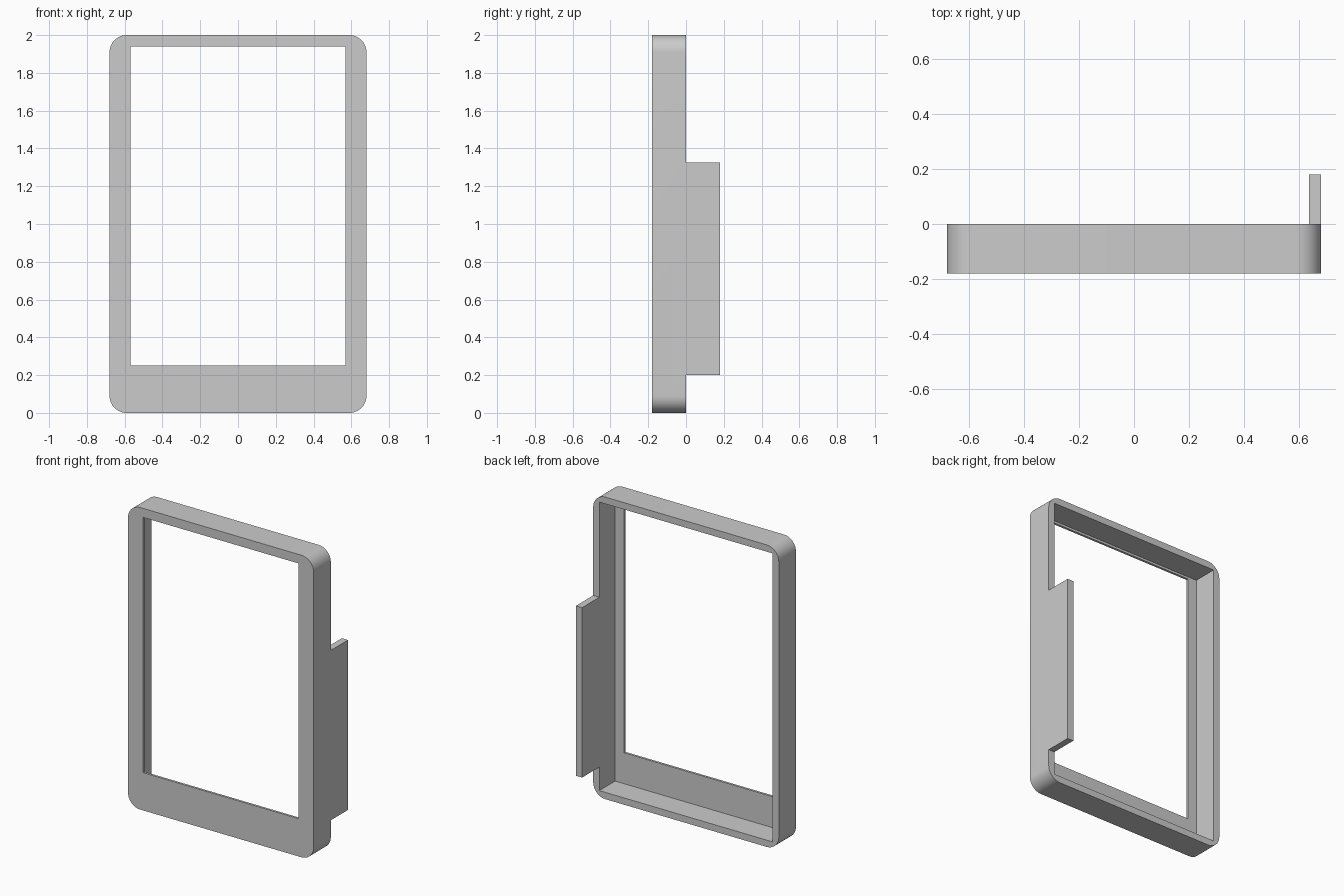
import bpy, bmesh

if "Cube" in bpy.data.objects:
    bpy.data.objects.remove(bpy.data.objects["Cube"], do_unlink=True)

# Overall sizes
HALF_W, HEIGHT, DEPTH = 0.68, 2.0, 0.18
WALL, LIP, RADIUS = 0.045, 0.015, 0.09

grey = bpy.data.materials.new("plain_grey")
grey.use_nodes = True
COLOUR = (0.6, 0.6, 0.6, 1)
grey.diffuse_color = COLOUR
grey.node_tree.nodes["Principled BSDF"].inputs["Base Color"].default_value = COLOUR


def box(name, x, y, z, radius=0):
    """Box between (min, max) pairs, with optional rounding of the edges along y."""
    bm = bmesh.new()
    bmesh.ops.create_cube(bm, size=1)
    for v in bm.verts:
        v.co = [r[1] if c > 0 else r[0] for c, r in zip(v.co, (x, y, z))]
    if radius:
        edges = [e for e in bm.edges
                 if abs(e.verts[0].co.y - e.verts[1].co.y) > 0.01]
        bmesh.ops.bevel(bm, geom=edges, offset=radius, segments=12,
                        profile=0.5, affect='EDGES')
    mesh = bpy.data.meshes.new(name)
    bm.to_mesh(mesh)
    bm.free()
    mesh.materials.append(grey)
    ob = bpy.data.objects.new(name, mesh)
    bpy.context.collection.objects.link(ob)
    return ob


def combine(target, tool, operation):
    """Apply a boolean and remove the tool object."""
    mod = target.modifiers.new(operation.lower(), 'BOOLEAN')
    mod.operation, mod.object, mod.solver = operation, tool, 'EXACT'
    bpy.context.view_layer.objects.active = target
    bpy.ops.object.modifier_apply(modifier=mod.name)
    bpy.data.objects.remove(tool, do_unlink=True)


# Rounded outer shell with the side tab
frame = box("bezel_frame", (-HALF_W, HALF_W), (-DEPTH, 0), (0, HEIGHT), RADIUS)
tab = box("side_tab", (HALF_W - WALL, HALF_W), (0, DEPTH), (0.2, 1.325))
combine(frame, tab, 'UNION')

# Square-cornered cavity, open at the back, flush with the tab
inner = HALF_W - WALL
cavity = box("cavity_cutter", (-inner, inner), (LIP - DEPTH, 0.5),
             (WALL, HEIGHT - WALL))
combine(frame, cavity, 'DIFFERENCE')

# Screen window through the thin front lip
window = box("window_cutter", (-0.57, 0.57), (-0.5, 0.1), (0.25, 1.94))
combine(frame, window, 'DIFFERENCE')

# Merge coplanar faces and smooth the rounded corners
bm = bmesh.new()
bm.from_mesh(frame.data)
bmesh.ops.remove_doubles(bm, verts=bm.verts, dist=0.0001)
bmesh.ops.dissolve_limit(bm, angle_limit=0.01, verts=bm.verts, edges=bm.edges)
bm.to_mesh(frame.data)
bm.free()
bpy.ops.object.select_all(action='DESELECT')
frame.select_set(True)
bpy.context.view_layer.objects.active = frame
bpy.ops.object.shade_smooth_by_angle()
